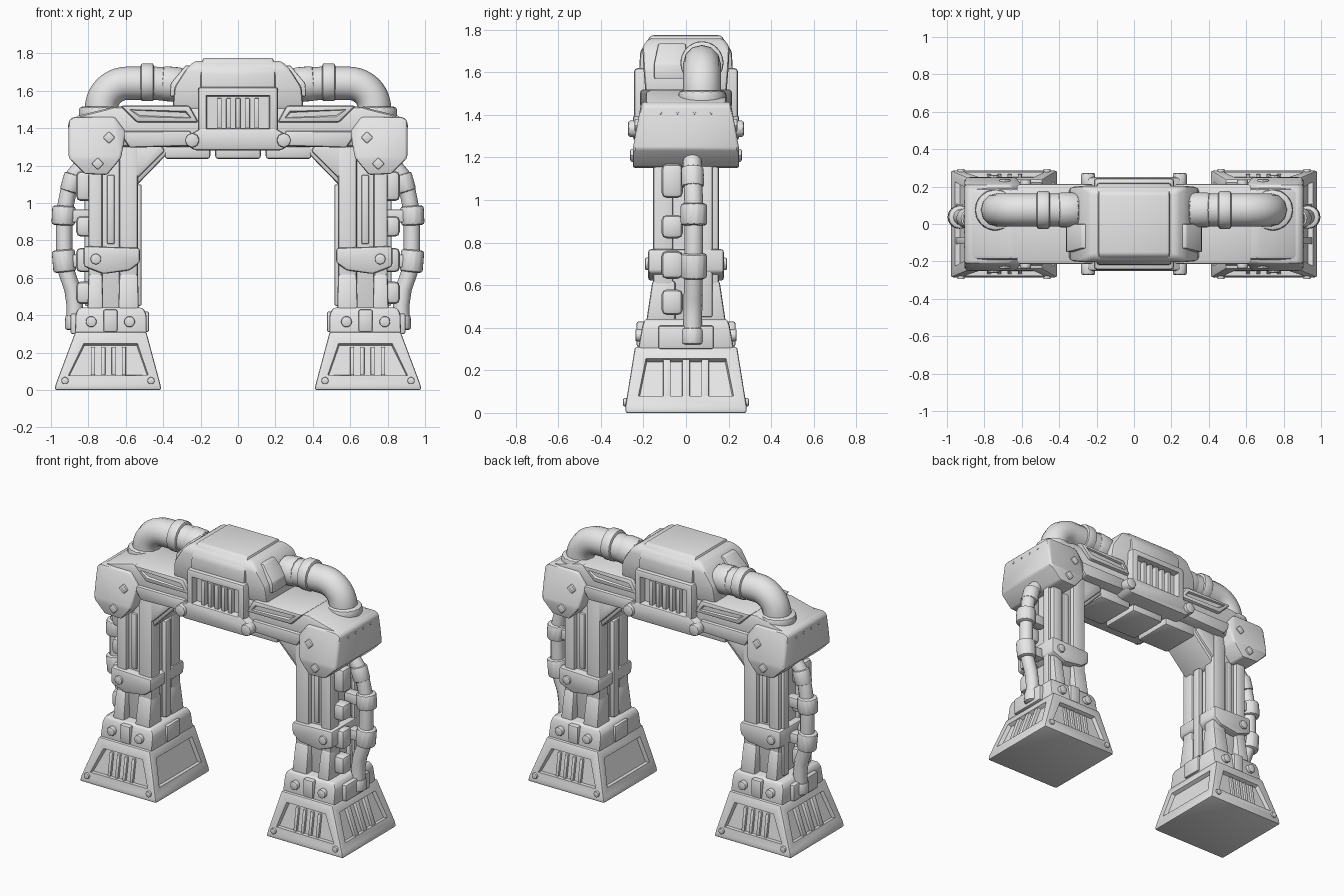
import bpy, bmesh, math
from mathutils import Vector

if "Cube" in bpy.data.objects:
    bpy.data.objects.remove(bpy.data.objects["Cube"])

metal = bpy.data.materials.new("grey_metal")
metal.diffuse_color = (0.8, 0.8, 0.8, 1)
metal.use_nodes = True
metal.node_tree.nodes["Principled BSDF"].inputs["Base Color"].default_value = metal.diffuse_color


def finish(ob, mirror):
    """Assign the material, mirror about the world axes, smooth shallow angles."""
    ob.data.materials.clear()
    ob.data.materials.append(metal)
    if mirror:
        m = ob.modifiers.new("mirror", 'MIRROR')
        m.use_axis = ('x' in mirror, 'y' in mirror, False)
        m.use_clip = False
        m.use_mirror_merge = False
    bpy.ops.object.select_all(action='DESELECT')
    ob.select_set(True)
    bpy.context.view_layer.objects.active = ob
    bpy.ops.object.shade_smooth_by_angle(angle=math.radians(35))
    return ob


def from_bm(name, bm, mirror):
    bmesh.ops.recalc_face_normals(bm, faces=bm.faces)
    me = bpy.data.meshes.new(name)
    bm.to_mesh(me)
    bm.free()
    ob = bpy.data.objects.new(name, me)
    bpy.context.collection.objects.link(ob)
    return finish(ob, mirror)


def hull(name, pts, mirror='', bevel=0.012, recess=(), rim=0.05, depth=0.02):
    """Bevelled convex solid; the largest face towards each recess direction is sunk."""
    bm = bmesh.new()
    for p in pts:
        bm.verts.new(p)
    res = bmesh.ops.convex_hull(bm, input=bm.verts[:])
    loose = [v for v in bm.verts if not v.link_faces]
    bmesh.ops.delete(bm, geom=loose, context='VERTS')
    bmesh.ops.recalc_face_normals(bm, faces=bm.faces)
    bmesh.ops.dissolve_limit(bm, angle_limit=0.02, verts=bm.verts[:], edges=bm.edges[:])
    if bevel:
        bmesh.ops.bevel(bm, geom=bm.edges[:], offset=bevel, segments=2, profile=0.5,
                        affect='EDGES', clamp_overlap=True)
    bm.normal_update()
    for d in recess:
        d = Vector(d).normalized()
        found = [f for f in bm.faces if f.normal.dot(d) > 0.85]
        if found:
            f = max(found, key=lambda q: q.calc_area())
            bmesh.ops.inset_individual(bm, faces=[f], thickness=rim)
            bmesh.ops.inset_individual(bm, faces=[f], thickness=0.008, depth=-depth)
    return from_bm(name, bm, mirror)


def layers(*rows):
    """Points of stacked rectangles: (z, x0, x1, y0, y1)."""
    return [(x, y, z) for z, x0, x1, y0, y1 in rows for x in (x0, x1) for y in (y0, y1)]


def box(name, x0, x1, y0, y1, z0, z1, mirror='', bevel=0.01, **kw):
    return hull(name, layers((z0, x0, x1, y0, y1), (z1, x0, x1, y0, y1)), mirror, bevel, **kw)


def prism(name, prof, y0, y1, mirror='', bevel=0.01, **kw):
    """Front outline (x, z) extended from y0 to y1."""
    return hull(name, [(x, y, z) for x, z in prof for y in (y0, y1)], mirror, bevel, **kw)


def rod(name, a, b, r, mirror='', n=16, bevel=0.01):
    a, b = Vector(a), Vector(b)
    q = (b - a).to_track_quat('Z', 'Y')
    ring = [Vector((r * math.cos(t), r * math.sin(t), 0))
            for t in (2 * math.pi * i / n for i in range(n))]
    return hull(name, [p + q @ v for p in (a, b) for v in ring], mirror, bevel)


def tube(name, pts, r, mirror=''):
    cu = bpy.data.curves.new(name, 'CURVE')
    cu.dimensions = '3D'
    cu.bevel_depth, cu.bevel_resolution, cu.use_fill_caps = r, 4, True
    sp = cu.splines.new('POLY')
    sp.points.add(len(pts) - 1)
    for p, c in zip(sp.points, pts):
        p.co = (*c, 1)
    ob = bpy.data.objects.new(name, cu)
    bpy.context.collection.objects.link(ob)
    bpy.ops.object.select_all(action='DESELECT')
    ob.select_set(True)
    bpy.context.view_layer.objects.active = ob
    bpy.ops.object.convert(target='MESH')
    return finish(bpy.context.object, mirror)


SIDES = ((1, 0, 0), (-1, 0, 0), (0, 1, 0), (0, -1, 0))
FRONT_BACK = SIDES[2:]

# Feet: tapered blocks with sunk panels and vent ribs
hull("foot", layers((0, -.98, -.41, -.285, .285), (.03, -.975, -.415, -.285, .285),
                    (.31, -.87, -.49, -.24, .24)), 'x', .01, recess=SIDES, rim=.065, depth=.025)
for i in range(4):
    x = -.775 + i * .055
    hull("foot_vent_rib", layers((.08, x - .011, x + .011, -.268, -.23),
                                 (.23, x - .011, x + .011, -.244, -.21)), 'xy', .004)
for y in (-.09, 0, .09):
    hull("foot_side_rib", layers((.07, -.955, -.9, y - .018, y + .018),
                                 (.25, -.89, -.83, y - .018, y + .018)), 'x', .005)
for x in (-.925, -.465):
    rod("foot_bolt", (x, -.27, .05), (x, -.295, .05), .02, 'xy', 8, .004)

# Collars above the feet
hull("collar", layers((.30, -.872, -.488, -.225, .225), (.41, -.868, -.49, -.205, .205),
                      (.44, -.85, -.51, -.195, .195)), 'x')
box("collar_clasp", -.72, -.645, -.232, -.18, .31, .43, 'xy')
for x in (-.785, -.58):
    rod("collar_bolt", (x, -.2, .365), (x, -.238, .365), .03, 'xy', 10, .007)
box("collar_side_pad", -.895, -.84, -.13, .13, .30, .41, 'x')
box("collar_inner_pad", -.52, -.475, -.07, .07, .31, .42, 'x')

# Legs: core, corner posts, flared root, middle band
box("leg_core", -.775, -.56, -.125, .125, .4, 1.35, 'x')
for x0, x1 in ((-.80, -.725), (-.635, -.535)):
    box("leg_post", x0, x1, -.155, -.06, .42, 1.32, 'xy', .014)
    hull("leg_root", layers((.42, x0 - .005, x1 + .005, -.188, -.05),
                            (.62, x0, x1, -.158, -.05)), 'xy')
box("leg_front_strip", -.70, -.66, -.14, -.1, .78, 1.15, 'xy', .008)
prism("leg_band", [(-.825, .77), (-.825, .66), (-.72, .62), (-.58, .64),
                   (-.525, .68), (-.525, .76), (-.6, .745)], -.178, .178, 'x', .014)
rod("band_bolt", (-.76, -.16, .70), (-.76, -.192, .70), .03, 'xy', 8, .006)
box("leg_inner_rib", -.55, -.515, -.03, .03, .45, 1.1, 'x')

# Fittings on the outer side of each leg
for z0, z1 in ((1.01, 1.17), (.82, .93), (.63, .76), (.46, .58)):
    box("leg_side_fitting", -.865, -.77, -.115, -.015, z0, z1, 'x', .025)
box("leg_side_rail", -.82, -.77, .07, .125, .45, 1.17, 'x')

# Outer hoses with clamps
tube("leg_hose", [(-.84, .03, 1.19), (-.875, .03, 1.15), (-.905, .033, 1.07), (-.925, .037, .97),
                  (-.93, .037, .86), (-.93, .037, .74), (-.92, .035, .64), (-.885, .033, .54),
                  (-.872, .032, .45), (-.875, .03, .34)], .044, 'x')
rod("hose_clamp_upper", (-.935, .037, .88), (-.93, .037, .985), .065, 'x', 12, .018)
rod("hose_clamp_lower", (-.925, .037, .63), (-.935, .037, .75), .064, 'x', 12, .018)
rod("hose_fitting_top", (-.902, .032, 1.06), (-.875, .03, 1.155), .055, 'x', 12, .014)
rod("hose_fitting_bottom", (-.873, .03, .32), (-.87, .03, .40), .055, 'x', 12, .014)
for z in (.69, .93):
    box("clamp_bracket", -.92, -.79, .0, .07, z - .035, z + .035, 'x')

# Shoulders at the beam ends
up = [(-.905, 1.44), (-.88, 1.46), (-.66, 1.46), (-.60, 1.38)]
low = [(-.905, 1.24), (-.82, 1.155), (-.70, 1.15), (-.625, 1.24)]
hull("shoulder", [(x, y, z) for x, z in up for y in (-.21, .21)] +
     [(x, y, z) for x, z in low for y in (-.25, .25)], 'x', .02)
for x, z in ((-.75, 1.21), (-.69, 1.35)):
    rod("shoulder_bolt", (x, -.2, z), (x, -.262 + .15 * (z - 1.21), z), .034, 'xy', 4, .008)
for y in (-.12, -.04, .04, .12):
    rod("shoulder_rivet", (-.89, y, 1.41), (-.909, y, 1.41), .008, 'x', 6, .002)

# Crossbeam with raised front plates, underside pads and leg braces
prism("beam", [(-.88, 1.46), (-.66, 1.515), (.66, 1.515), (.88, 1.46), (.8, 1.30), (-.8, 1.30)],
      -.192, .192, '', .025)
prism("beam_upper_plate", [(-.63, 1.52), (-.26, 1.52), (-.21, 1.43), (-.54, 1.43)],
      -.215, .215, 'x', .014, recess=FRONT_BACK, rim=.018, depth=.012)
prism("beam_lower_plate", [(-.64, 1.385), (-.25, 1.385), (-.25, 1.305), (-.58, 1.295)],
      -.213, .213, 'x', .014)
for x in (-.27, 0, .27):
    box("underside_pad", x - .122, x + .122, -.14, .14, 1.235, 1.32, '', .016)
prism("leg_brace", [(-.60, 1.08), (-.545, 1.09), (-.37, 1.27), (-.37, 1.31), (-.60, 1.31)],
      -.135, .135, 'x', .015)
for y in (-.15, .08):
    prism("brace_strut", [(-.62, 1.12), (-.56, 1.11), (-.39, 1.28), (-.42, 1.32), (-.62, 1.3)],
          y, y + .07, 'x', .012)

# Centre panel with vent window, sill and bolts
box("vent_panel", -.215, .215, -.245, .245, 1.33, 1.62, '', .018,
    recess=FRONT_BACK, rim=.038, depth=.045)
for i in range(5):
    x = -.1 + i * .05
    box("vent_slat", x - .013, x + .013, -.232, -.18, 1.39, 1.56, 'y', .004)
prism("vent_sill", [(-.20, 1.40), (.20, 1.40), (.285, 1.35), (.275, 1.31), (.23, 1.28),
                    (-.23, 1.28), (-.275, 1.31), (-.285, 1.35)], -.25, .25, '', .016)
rod("sill_bolt", (-.245, -.2, 1.335), (-.245, -.272, 1.335), .04, 'xy', 8, .01)

# Hub on top of the beam
hull("hub", layers((1.50, -.35, .35, -.19, .19), (1.62, -.34, .34, -.20, .20),
                   (1.72, -.275, .275, -.205, .205), (1.76, -.23, .23, -.175, .175)), '', .018)
hull("hub_ridge", layers((1.58, -.2, .2, -.222, .222), (1.70, -.2, .2, -.215, .215),
                         (1.775, -.19, .19, -.165, .165)), '', .014)
hull("hub_cheek", layers((1.57, -.365, -.25, -.15, .0), (1.64, -.36, -.25, -.15, .0),
                         (1.735, -.28, -.22, -.13, .0)), 'x', .012)

# Top pipes from the hub down into the shoulders
py = .075
bend = [(-.59 - .14 * math.sin(a), py, 1.505 + .135 * math.cos(a))
        for a in (math.pi / 2 * i / 10 for i in range(11))]
tube("top_pipe", [(-.30, py, 1.63), (-.45, py, 1.64)] + bend + [(-.735, py, 1.44)], .089, 'x')
rod("pipe_collar", (-.52, py, 1.645), (-.45, py, 1.645), .102, 'x', 20, .012)
rod("pipe_root", (-.41, py, 1.64), (-.30, py, 1.63), .096, 'x', 12, .02)
rod("pipe_flange", (-.74, py, 1.44), (-.74, py, 1.515), .112, 'x', 16, .018)
